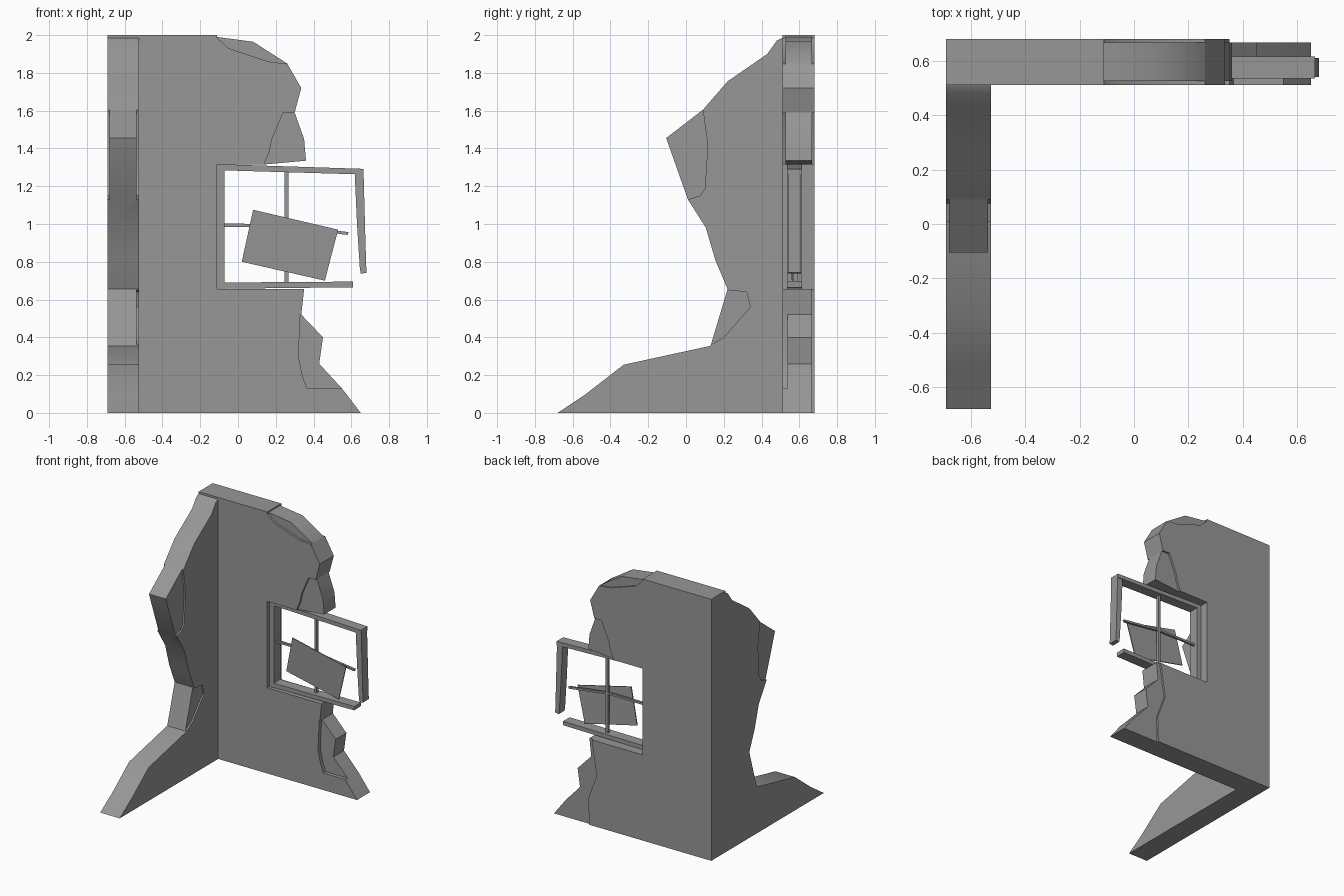
import bpy, bmesh
from mathutils import Vector

cube = bpy.data.objects.get("Cube")
if cube:
    bpy.data.objects.remove(cube, do_unlink=True)

grey = bpy.data.materials.new("plain grey")
grey.use_nodes = True
GREY = (0.31, 0.31, 0.31, 1)
grey.diffuse_color = GREY
grey.node_tree.nodes["Principled BSDF"].inputs["Base Color"].default_value = GREY


def prism(name, outline, axis, low, high):
    """Extrude an (across, z) outline along x or y."""
    def place(a, z, d):
        return (a, d, z) if axis == "y" else (d, a, z)
    bm = bmesh.new()
    face = bm.faces.new([bm.verts.new(place(a, z, low)) for a, z in outline])
    ext = bmesh.ops.extrude_face_region(bm, geom=[face])
    shift = Vector(place(0, 0, high - low))
    bmesh.ops.translate(bm, vec=shift,
                        verts=[v for v in ext["geom"] if isinstance(v, bmesh.types.BMVert)])
    bmesh.ops.recalc_face_normals(bm, faces=bm.faces)
    mesh = bpy.data.meshes.new(name)
    bm.to_mesh(mesh)
    bm.free()
    mesh.materials.append(grey)
    obj = bpy.data.objects.new(name, mesh)
    bpy.context.collection.objects.link(obj)
    return obj


def select(obj):
    bpy.ops.object.select_all(action="DESELECT")
    obj.select_set(True)
    bpy.context.view_layer.objects.active = obj


def chip(wall, outline, axis, low, high):
    """Cut a shallow broken patch out of a wall surface."""
    cutter = prism("chip_cutter", outline, axis, low, high)
    cutter.hide_render = True
    mod = wall.modifiers.new("chip", "BOOLEAN")
    mod.operation, mod.solver, mod.object = "DIFFERENCE", "EXACT", cutter
    select(wall)
    bpy.ops.object.modifier_apply(modifier=mod.name)
    bpy.data.objects.remove(cutter, do_unlink=True)


def smooth(obj):
    select(obj)
    bpy.ops.object.shade_smooth_by_angle(angle=0.6)


# Back wall with broken edge and window opening
FRONT, BACK = 0.51, 0.68
back_wall = prism("back_wall", [
    (-0.69, 0), (0.65, 0), (0.55, 0.13), (0.43, 0.26), (0.45, 0.4), (0.335, 0.52),
    (0.35, 0.655), (-0.11, 0.655), (-0.11, 1.315), (0.14, 1.315), (0.36, 1.335),
    (0.35, 1.45), (0.3, 1.59), (0.335, 1.72), (0.26, 1.85), (0.08, 1.965),
    (-0.11, 1.99), (-0.11, 2), (-0.69, 2)], "y", FRONT, BACK)

# Chips repeated on both faces of the back wall
top_chip = [(-0.11, 2.1), (-0.11, 1.985), (-0.05, 1.93), (0.16, 1.86),
            (0.26, 1.848), (0.5, 1.84), (0.5, 2.1)]
lintel_chip = [(0.24, 1.59), (0.18, 1.45), (0.165, 1.38), (0.14, 1.32),
               (0.13, 1.2), (0.6, 1.2), (0.6, 1.59)]
for patch in (top_chip, lintel_chip):
    chip(back_wall, patch, "y", FRONT - 0.1, FRONT + 0.016)
    chip(back_wall, patch, "y", BACK - 0.014, BACK + 0.1)
chip(back_wall, [(0.33, 0.52), (0.32, 0.3), (0.34, 0.2), (0.365, 0.13),
                 (0.9, 0.13), (0.9, 0.52)], "y", FRONT - 0.1, FRONT + 0.028)
chip(back_wall, [(0.33, 0.8), (0.32, 0.65), (0.28, 0.39), (0.35, 0.2), (0.34, -0.1),
                 (0.9, -0.1), (0.9, 0.8)], "y", BACK - 0.013, BACK + 0.1)
smooth(back_wall)

# Side wall with broken edge
OUT, IN = -0.69, -0.525
side_wall = prism("side_wall", [
    (-0.68, 0), (-0.53, 0.1), (-0.33, 0.255), (0.13, 0.355), (0.22, 0.655),
    (0.155, 0.81), (0.105, 0.98), (0.01, 1.13), (-0.105, 1.455), (0.09, 1.605),
    (0.22, 1.755), (0.43, 1.9), (0.48, 1.97), (0.51, 1.985), (0.51, 0)], "x", OUT, IN)
upper_chip = [(0.085, 1.7), (0.09, 1.6), (0.115, 1.42), (0.1, 1.19), (0.075, 1.15),
              (0.01, 1.13), (-0.3, 1.13), (-0.3, 1.7)]
lower_chip = [(0.22, 0.65), (0.32, 0.64), (0.34, 0.56), (0.27, 0.48), (0.2, 0.4),
              (0.13, 0.36), (0.05, 0.36), (0.05, 0.65)]
chip(side_wall, upper_chip, "x", IN - 0.012, IN + 0.1)
chip(side_wall, upper_chip, "x", OUT - 0.1, OUT + 0.01)
chip(side_wall, lower_chip, "x", IN - 0.012, IN + 0.1)
smooth(side_wall)

# Broken window frame
prism("frame_left_post", [(-0.11, 0.655), (-0.072, 0.655), (-0.072, 1.315), (-0.11, 1.315)],
      "y", 0.535, 0.615)
prism("frame_top_rail", [(-0.11, 1.285), (0.665, 1.262), (0.665, 1.292), (-0.11, 1.317)],
      "y", 0.535, 0.615)
prism("frame_bottom_rail", [(-0.11, 0.657), (0.608, 0.665), (0.61, 0.695), (-0.11, 0.69)],
      "y", 0.535, 0.615)
prism("frame_right_post", [(0.645, 0.765), (0.65, 0.737), (0.68, 0.742), (0.675, 0.9),
                           (0.665, 1.265), (0.618, 1.265), (0.63, 1.0)], "y", 0.54, 0.61)

# Glazing bars
prism("vertical_bar", [(0.247, 0.69), (0.267, 0.69), (0.267, 1.28), (0.247, 1.28)],
      "y", 0.57, 0.59)
prism("horizontal_bar", [(-0.075, 0.985), (0.25, 0.985), (0.58, 0.942), (0.585, 0.957),
                         (0.25, 1.0), (-0.075, 1.002)], "y", 0.572, 0.588)

# Loose panel leaning against the bars
panel = prism("loose_panel", [(0.02, 0.8), (0.46, 0.7), (0.53, 0.97), (0.08, 1.075)],
              "y", 0.55, 0.558)
for v in panel.data.vertices:
    v.co.y -= 0.05 * (v.co.z - 0.9)
